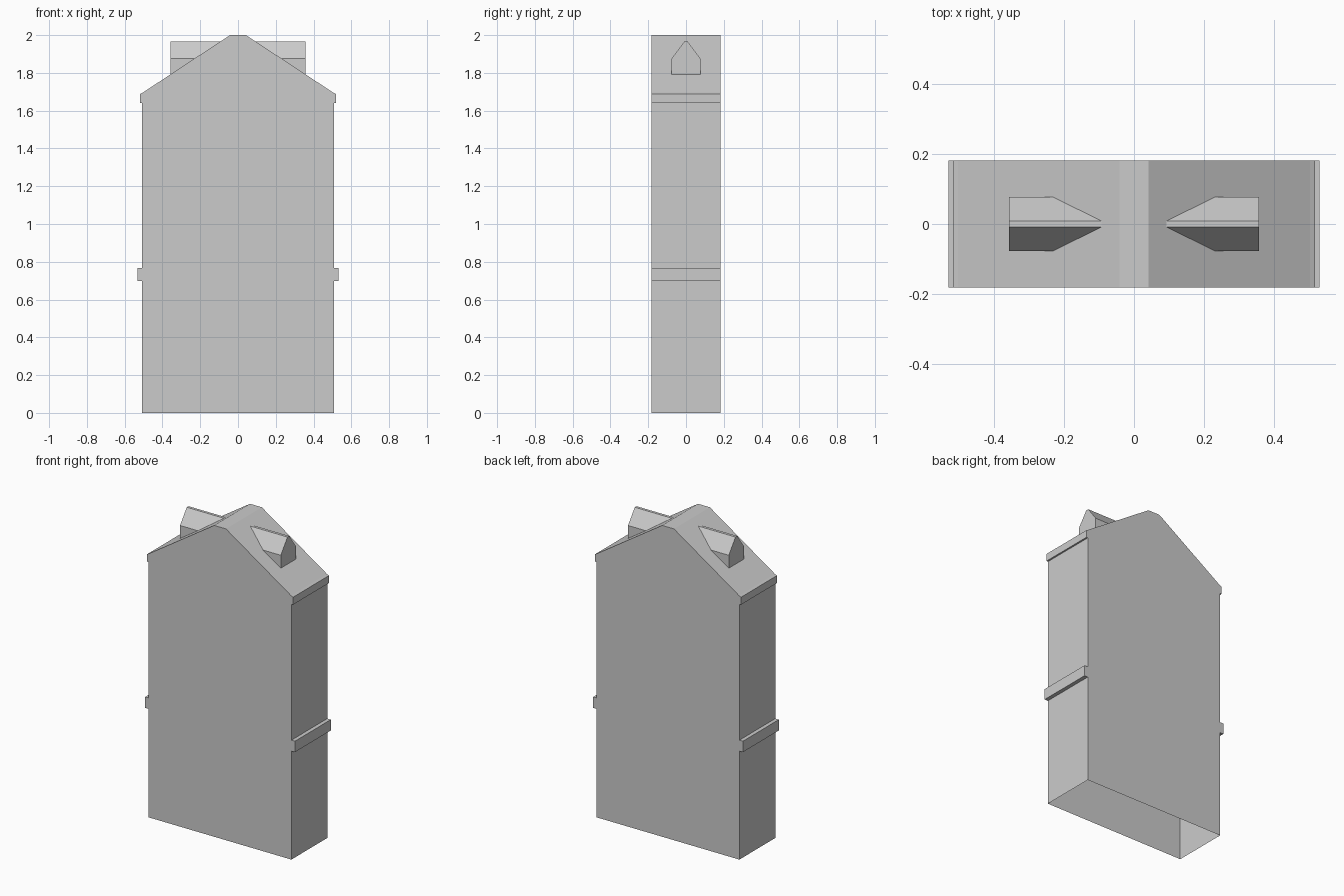
import bpy

if "Cube" in bpy.data.objects:
    bpy.data.objects.remove(bpy.data.objects["Cube"])

DEPTH = 0.182          # half depth of the building
TOP_X, TOP_Z = 0.042, 2.0
EAVE_X, EAVE_Z = 0.505, 1.695


def make_object(name, verts, faces):
    mesh = bpy.data.meshes.new(name)
    mesh.from_pydata(verts, [], faces)
    mesh.update()
    obj = bpy.data.objects.new(name, mesh)
    bpy.context.collection.objects.link(obj)
    return obj


def roof_x(z):
    """x of the right roof slope at height z"""
    return TOP_X + (TOP_Z - z) * (EAVE_X - TOP_X) / (TOP_Z - EAVE_Z)


# House shell: gable outline with side band and eave, extruded, open below
right = [(0.507, 0), (0.507, 0.697), (0.532, 0.697), (0.532, 0.767),
         (0.507, 0.767), (0.507, 1.64), (0.518, 1.64), (0.518, 1.688),
         (EAVE_X, EAVE_Z), (TOP_X, TOP_Z)]
outline = right + [(-x, z) for x, z in reversed(right)]
n = len(outline)
verts = [(x, y, z) for y in (-DEPTH, DEPTH) for x, z in outline]
faces = [tuple(range(n)), tuple(reversed(range(n, 2 * n)))]
faces += [(i, n + i, n + i + 1, i + 1) for i in range(n - 1)]
make_object("house_shell", verts, faces)

# Dormers: gabled front whose eaves and ridge run back into the roof slope
face_x, eave_z, ridge_z = 0.358, 1.875, 1.966
base_z = TOP_Z - (face_x - TOP_X) * (TOP_Z - EAVE_Z) / (EAVE_X - TOP_X)
section = [(0.077, base_z), (0.077, eave_z), (0.009, ridge_z),
           (-0.009, ridge_z), (-0.077, eave_z), (-0.077, base_z)]
verts = [(face_x, y, z) for y, z in section]
verts += [(roof_x(z), y, z) for y, z in section[1:5]]
faces = [(0, 1, 2, 3, 4, 5), (0, 6, 1), (5, 4, 9)]
faces += [(i, i + 5, i + 6, i + 1) for i in (1, 2, 3)]
dormers = make_object("dormers", verts, faces)
mirror = dormers.modifiers.new("mirror", 'MIRROR')
mirror.use_axis[0] = True
mirror.use_mirror_merge = False
